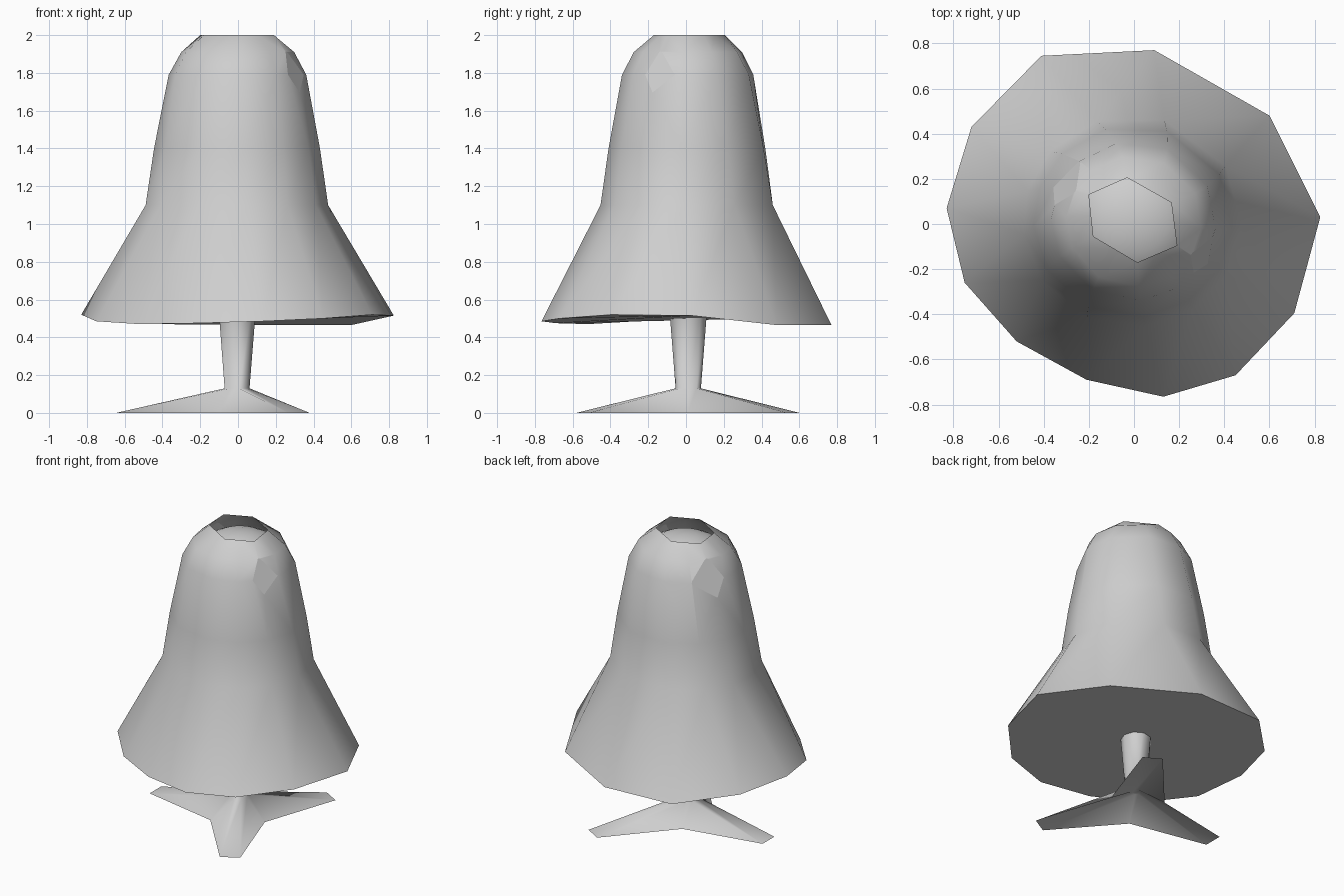
import bpy, bmesh, math
from math import sin, cos, radians
from mathutils import Vector

cube = bpy.data.objects.get("Cube")
if cube:
    bpy.data.objects.remove(cube, do_unlink=True)

grey = bpy.data.materials.new("mid_grey")
grey.use_nodes = True
color = (0.62, 0.62, 0.62, 1)
grey.diffuse_color = color
grey.node_tree.nodes["Principled BSDF"].inputs["Base Color"].default_value = color


def finish(obj, angle):
    obj.data.materials.append(grey)
    bpy.ops.object.select_all(action='DESELECT')
    obj.select_set(True)
    bpy.context.view_layer.objects.active = obj
    bpy.ops.object.shade_smooth_by_angle(angle=radians(angle))


def loft(name, rings, angle, planes=()):
    """Skin a stack of rings, close the first, and slice flats with planes."""
    bm = bmesh.new()
    loops = [[bm.verts.new(p) for p in ring] for ring in rings]
    n = len(loops[0])
    for low, high in zip(loops, loops[1:]):
        for i in range(n):
            j = (i + 1) % n
            bm.faces.new((low[i], low[j], high[j], high[i]))
    bm.faces.new(loops[0][::-1])
    for point, normal in planes:
        cut = bmesh.ops.bisect_plane(
            bm, geom=bm.verts[:] + bm.edges[:] + bm.faces[:],
            plane_co=point, plane_no=normal, clear_outer=True)
        edges = [e for e in cut["geom_cut"]
                 if isinstance(e, bmesh.types.BMEdge) and e.is_boundary]
        bmesh.ops.edgeloop_fill(bm, edges=edges)
    mesh = bpy.data.meshes.new(name)
    bm.normal_update()
    bm.to_mesh(mesh)
    bm.free()
    obj = bpy.data.objects.new(name, mesh)
    bpy.context.collection.objects.link(obj)
    finish(obj, angle)
    for face in mesh.polygons:
        if any(abs(face.normal.dot(normal)) > .999 for point, normal in planes):
            face.use_smooth = False


# Bell shade: uneven twelve-sided rim rising to a hexagonal opening
rim = [Vector(p) for p in (
    (.825, .03, .515), (.6, .48, .465), (.09, .77, .465), (-.41, .745, .47),
    (-.72, .43, .5), (-.83, .07, .52), (-.75, -.26, .485), (-.52, -.52, .47),
    (-.21, -.69, .475), (.13, -.765, .485), (.45, -.67, .5), (.71, -.395, .52))]
hexagon = [Vector((x, y, 2)) for x, y in (
    (.19, -.095), (.165, .095), (-.03, .205), (-.2, .13), (-.18, -.055), (.015, -.17))]
opening = []
for a, b in zip(hexagon, hexagon[1:] + hexagon[:1]):
    opening += [(a + b) / 2, b]

rim_dirs = [Vector((p.x, p.y, 0)).normalized() for p in rim]
top_dirs = [Vector((p.x, p.y - .02, 0)).normalized() for p in opening]
rings = [rim]
for r, z, blend in ((.485, 1.1, .5), (.44, 1.4, .65), (.365, 1.79, .85), (.3, 1.91, .95)):
    ring = []
    for a, b in zip(rim_dirs, top_dirs):
        d = a.lerp(b, blend).normalized() * r
        ring.append((d.x - .015 * (1 - blend), d.y * .965 + .012, z))
    rings.append(ring)
rings.append(opening)

# Round flats sliced into opposite sides of the shoulder
flats = []
for heading in (-28, 150):
    h, tilt = radians(heading), radians(21)
    flats.append((Vector((.333 * cos(h), .012 + .333 * sin(h), 1.81)),
                  Vector((cos(h) * cos(tilt), sin(h) * cos(tilt), sin(tilt)))))
loft("bell_shade", rings, 60, flats)

# Rounded core seen through the opening
bpy.ops.mesh.primitive_uv_sphere_add(segments=24, ring_count=12, radius=1,
                                     location=(0, .02, 1.773), scale=(.3, .3, .2))
core = bpy.context.object
core.name = "inner_dome"
finish(core, 60)


# Tripod stand: three-pointed foot, hollow beneath, running up into a flared post
def circle(r, z):
    return [(-.007 + r * cos(radians(40 * i)), .012 + r * sin(radians(40 * i)), z)
            for i in range(9)]


star = []
for k in range(3):
    turn = radians(120 * k)
    star.append((.2 * cos(turn), .01 + .2 * sin(turn), 0))
    leg = turn + radians(60)
    for w in (-.065, .065):
        star.append((.645 * cos(leg) - w * sin(leg),
                     .01 + .645 * sin(leg) + w * cos(leg), 0))
loft("tripod_stand", [circle(.03, .12), star, circle(.068, .13), circle(.1, .53)], 120)
